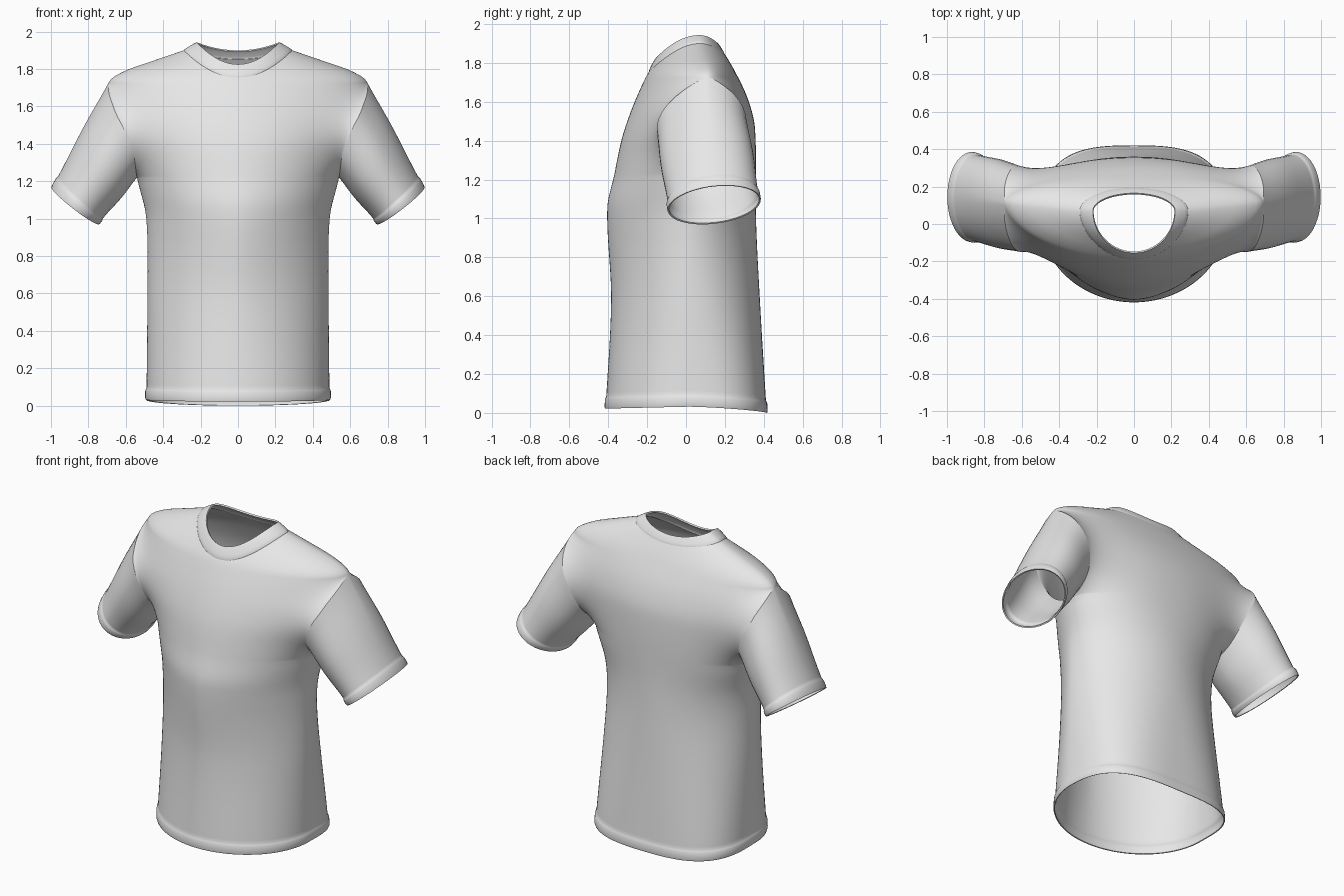
import bpy, bmesh
from math import sin, cos, pi, sqrt
from mathutils import Vector

cube = bpy.data.objects.get("Cube")
if cube:
    bpy.data.objects.remove(cube, do_unlink=True)

fabric = bpy.data.materials.new("light_grey_fabric")
fabric.use_nodes = True
fabric.diffuse_color = (0.8, 0.8, 0.8, 1)
fabric.node_tree.nodes["Principled BSDF"].inputs["Base Color"].default_value = (0.8, 0.8, 0.8, 1)


def smooth_curve(*keys):
    """Return a smooth function through (height, value) keys."""
    def slope(i):
        a, b = keys[max(i - 1, 0)], keys[min(i + 1, len(keys) - 1)]
        return (b[1] - a[1]) / (b[0] - a[0])

    def value(z):
        z = min(max(z, keys[0][0]), keys[-1][0])
        i = 0
        while i < len(keys) - 2 and z > keys[i + 1][0]:
            i += 1
        (z0, v0), (z1, v1) = keys[i], keys[i + 1]
        d = z1 - z0
        t = (z - z0) / d
        s = t * t * (3 - 2 * t)
        return (v0 + (v1 - v0) * s + slope(i) * d * t * (1 - t) ** 2
                - slope(i + 1) * d * t * t * (1 - t))
    return value


# Body shape by height: width, seam position, depth and roundness of the section
half_width = smooth_curve((0, .49), (.5, .485), (1, .49), (1.22, .54), (1.35, .56),
                          (1.47, .605), (1.58, .66), (1.73, .69), (1.79, .605),
                          (1.84, .465), (1.9, .29))
seam_y = smooth_curve((0, .015), (.9, .015), (1.22, .07), (1.47, .08), (1.73, .11), (1.9, .07))
front_y = smooth_curve((0, -.415), (.58, -.385), (1.05, -.405), (1.22, -.37), (1.41, -.33),
                       (1.56, -.28), (1.71, -.215), (1.77, -.18), (1.9, -.07))
back_y = smooth_curve((0, .415), (.58, .38), (1, .36), (1.46, .355), (1.61, .32),
                      (1.76, .25), (1.86, .19), (1.9, .16))
front_power = smooth_curve((0, 2), (.85, 1.65), (1.4, 1.95), (1.73, 1.75), (1.9, 1.75))
back_power = smooth_curve((0, 3), (.8, 2), (1.4, 2.2), (1.73, 2), (1.9, 1.9))

UNDERARM, SHOULDER, NECK_SIDE = 1.22, 1.73, 1.9
NECK_X = half_width(NECK_SIDE)
ARM_MID, ARM_HALF = (UNDERARM + SHOULDER) / 2, (SHOULDER - UNDERARM) / 2
COLS, ARM_ROWS, YOKE_ROWS = 28, 24, 10


def armhole_reach(z):
    """Half the armhole's opening: round under the arm, pointed at the shoulder."""
    k = (z - ARM_MID) / ARM_HALF
    return .23 * max(0, 1 - k * k) ** (.55 if k < 0 else .9)


def body_point(side, a, z, flare=1.0):
    """Point on the front (side -1) or back (side 1); a runs from centre to edge."""
    depth, power = (front_y, front_power) if side < 0 else (back_y, back_power)
    p = power(z)
    full = abs(depth(z) - seam_y(z)) * max(0, 1 - a ** p) ** (1 / p)
    offset = (full ** 2.3 + (armhole_reach(z) * a * a) ** 2.3) ** (1 / 2.3)
    return Vector((half_width(z) * a * flare, (seam_y(z) + side * offset) * flare, z))


def neckline_height(side, a):
    low = base = 1.755 if side < 0 else 1.855
    high = NECK_SIDE
    for _ in range(40):
        z = (low + high) / 2
        if z > base + (NECK_SIDE - base) * (half_width(z) * a / NECK_X) ** 2:
            high = z
        else:
            low = z
    return high


def body_column(side, a):
    hem_z = .032 - (.01 if side < 0 else .032) * sqrt(1 - a * a)
    hem = [(0, 1.006), (.008, 1.014), (.04, 1.014), (.048, 1.006), (.054, 1), (.07, 1)]
    hem += [(.07 + .93 * i / 30, 1) for i in range(1, 31)]
    pts = [body_point(side, a, hem_z + (UNDERARM - hem_z) * t, f) for t, f in hem]
    pts += [body_point(side, a, ARM_MID - ARM_HALF * cos(pi * i / ARM_ROWS))
            for i in range(1, ARM_ROWS + 1)]
    top = neckline_height(side, a)
    pts += [body_point(side, a, SHOULDER + (top - SHOULDER) * i / YOKE_ROWS)
            for i in range(1, YOKE_ROWS + 1)]
    return pts


def add_grid(bm, rows, closed=False):
    verts = [[bm.verts.new(p) for p in row] for row in rows]
    n = len(rows[0])
    for low, high in zip(verts, verts[1:]):
        for i in range(n if closed else n - 1):
            j = (i + 1) % n
            bm.faces.new((low[i], low[j], high[j], high[i]))


def make_cloth(name, bm, thickness):
    bmesh.ops.remove_doubles(bm, verts=bm.verts, dist=.0004)
    mesh = bpy.data.meshes.new(name)
    bm.to_mesh(mesh)
    bm.free()
    mesh.materials.append(fabric)
    obj = bpy.data.objects.new(name, mesh)
    bpy.context.collection.objects.link(obj)
    bpy.ops.object.select_all(action='DESELECT')
    bpy.context.view_layer.objects.active = obj
    obj.select_set(True)
    obj.modifiers.new("mirror", 'MIRROR')
    solid = obj.modifiers.new("cloth", 'SOLIDIFY')
    solid.thickness = thickness
    solid.offset = -1
    for mod in ("mirror", "cloth"):
        bpy.ops.object.modifier_apply(modifier=mod)
    bpy.ops.object.shade_smooth_by_angle(angle=.9)


# Torso: front and back panels joined at the side and shoulder seams
spread = [sin(pi / 2 * i / COLS) for i in range(COLS)] + [1.0]
front = [body_column(-1, a) for a in spread]
back = [body_column(1, a) for a in reversed(spread)]
bm = bmesh.new()
for panel in (front, back):
    add_grid(bm, list(zip(*panel)))
make_cloth("torso", bm, .006)

# Sleeves: from the armhole edge out to an oval cuff
first = len(front[-1]) - YOKE_ROWS - ARM_ROWS - 1
last = first + ARM_ROWS
armhole = back[0][first:last] + front[-1][last:first:-1]
cuff_centre = Vector((.87, .145, 1.07))
cuff_depth, cuff_height = Vector((0, .233, .025)), Vector((.125, 0, .095))
cuff = []
for i in range(2 * ARM_ROWS):
    angle = pi * i / ARM_ROWS - pi / 2
    cuff.append(cuff_centre + cuff_depth * cos(angle) + cuff_height * sin(angle))
arm_centre = sum(armhole, Vector()) / len(armhole)
sleeve_rings = [(i / 12 * .88, 1 + .03 * sin(pi * i / 12) ** 2) for i in range(13)]
sleeve_rings += [(.895, 1), (.91, 1.02), (.93, 1.035), (.985, 1.035), (1, 1.025)]
rows = []
for t, swell in sleeve_rings:
    middle = arm_centre.lerp(cuff_centre, t)
    rows.append([middle + (p.lerp(q, t) - middle) * swell for p, q in zip(armhole, cuff)])
bm = bmesh.new()
add_grid(bm, rows, closed=True)
make_cloth("sleeves", bm, .008)

# Collar: a ribbed band rising inward from the neckline
bm = bmesh.new()
for side, panel in ((-1, front), (1, back)):
    outer = [column[-1] for column in panel]
    inner = []
    for p in outer:
        r = min(1, p.x / NECK_X)
        reach, low = (-.225, 1.825) if side < 0 else (.095, 1.9)
        inner.append(Vector((.22 * r, .07 + reach * sqrt(1 - r * r),
                             low + (1.943 - low) * r * r)))
    rows = []
    for t, lift in ((0, 0), (.06, .008), (.3, .012), (.6, .012), (.9, .006), (1, 0)):
        ring = []
        for p, q in zip(outer, inner):
            c = p.lerp(q, t)
            ring.append(c + Vector((c.x, c.y - .07, .15)) * lift)
        rows.append(ring)
    add_grid(bm, rows)
make_cloth("collar", bm, .01)
